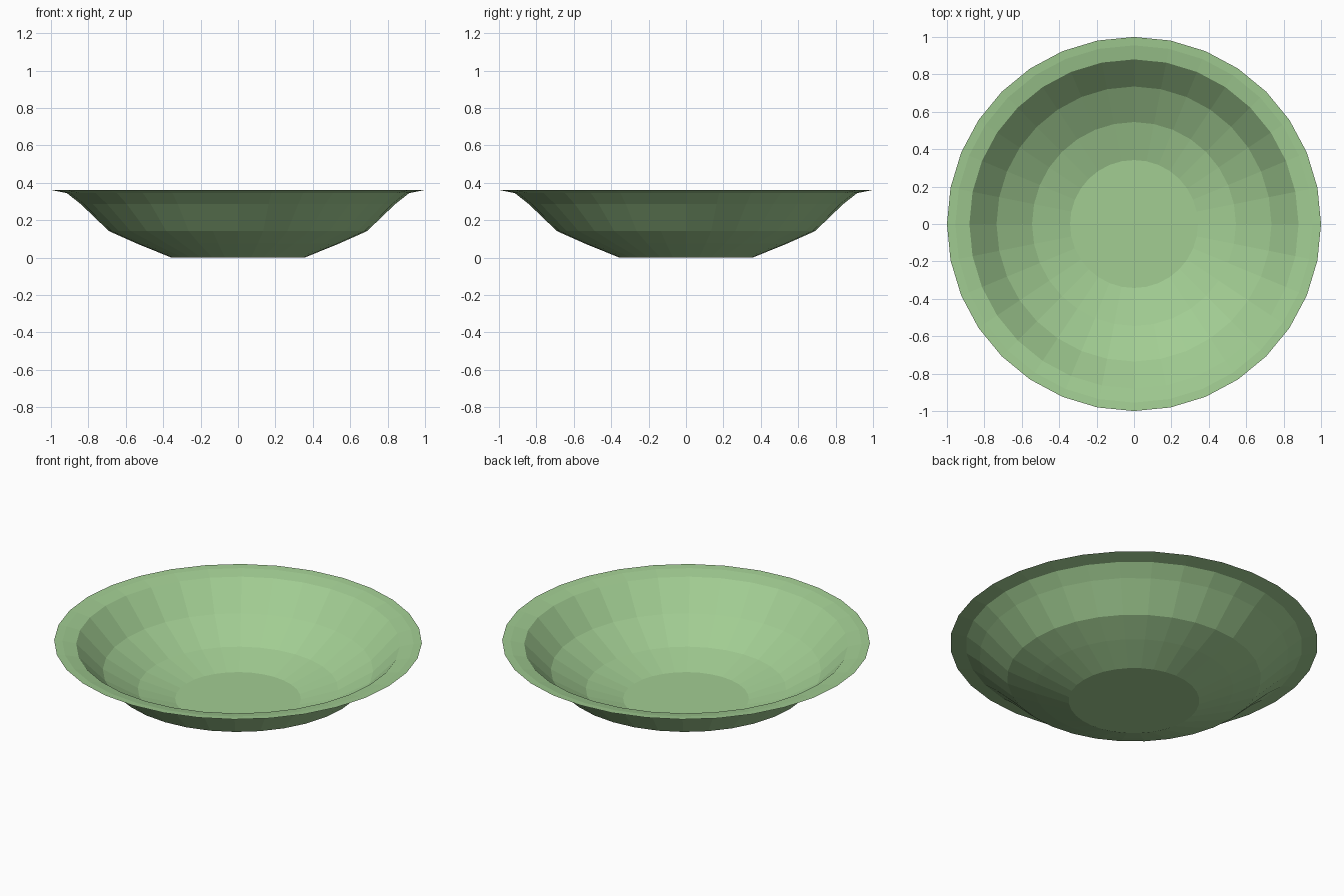
import bpy, bmesh, math

if "Cube" in bpy.data.objects:
    bpy.data.objects.remove(bpy.data.objects["Cube"])

SIDES = 32
# Closed half-profile (radius, height): underside outward, over the lip, down the inside
PROFILE = [(0, 0), (0.355, 0), (0.54, 0.075), (0.69, 0.142), (0.84, 0.286), (0.915, 0.345),
           (1.0, 0.362), (0.955, 0.358), (0.88, 0.342), (0.735, 0.19),
           (0.545, 0.078), (0.342, 0.02), (0, 0.02)]


def lathe(name, profile, sides):
    bm = bmesh.new()
    verts = [bm.verts.new((r, 0, z)) for r, z in profile]
    edges = [bm.edges.new(pair) for pair in zip(verts, verts[1:])]
    bmesh.ops.spin(bm, geom=verts + edges, cent=(0, 0, 0), axis=(0, 0, 1),
                   angle=2 * math.pi, steps=sides, use_merge=True)
    bmesh.ops.remove_doubles(bm, verts=bm.verts, dist=1e-4)
    bmesh.ops.recalc_face_normals(bm, faces=bm.faces)
    mesh = bpy.data.meshes.new(name)
    bm.to_mesh(mesh)
    bm.free()
    obj = bpy.data.objects.new(name, mesh)
    bpy.context.collection.objects.link(obj)
    return obj


# Shallow faceted bowl with a thin flared lip
bowl = lathe("bowl", PROFILE, SIDES)
green = bpy.data.materials.new("green_glaze")
green.diffuse_color = (0.36, 0.61, 0.29, 1)
green.use_nodes = True
green.node_tree.nodes["Principled BSDF"].inputs["Base Color"].default_value = green.diffuse_color
bowl.data.materials.append(green)
